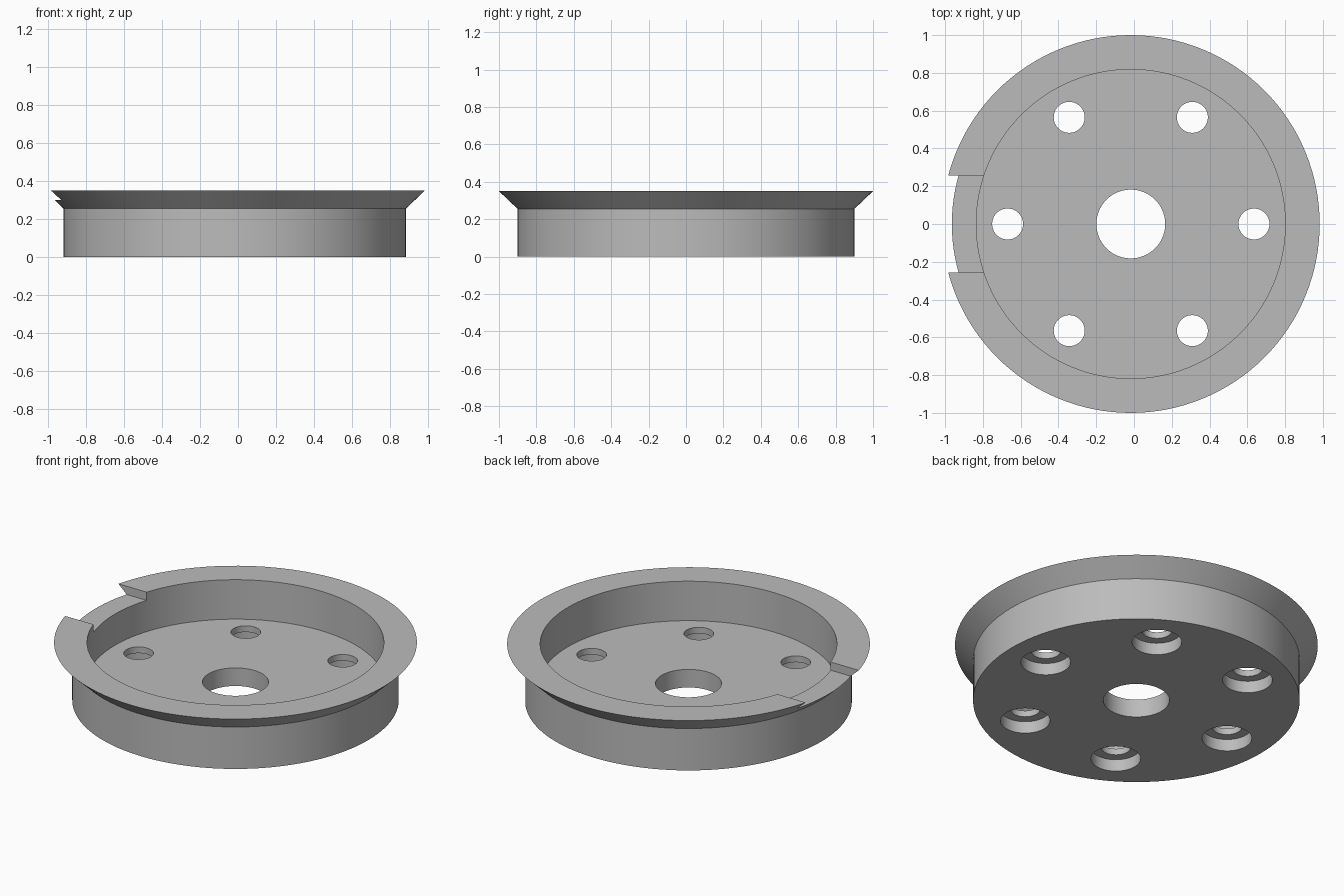
import bpy
import bmesh
from math import cos, sin, tau, radians
from mathutils import Matrix

if "Cube" in bpy.data.objects:
    bpy.data.objects.remove(bpy.data.objects["Cube"], do_unlink=True)

CENTRE_X = -0.017     # axis offset, since the notch shortens the right side
HEIGHT = 0.35
FLOOR = 0.11
NOTCH_Z = 0.30

grey = bpy.data.materials.new("plain grey")
grey.use_nodes = True
colour = (0.5, 0.5, 0.5, 1)
grey.diffuse_color = colour
grey.node_tree.nodes["Principled BSDF"].inputs["Base Color"].default_value = colour


def lathe(bm, profile, x, y, steps):
    """Revolve a closed (radius, z) profile around a vertical axis at x, y."""
    rings = []
    for i in range(steps):
        a = tau * i / steps
        rings.append([bm.verts.new((x + r * cos(a), y + r * sin(a), z)) for r, z in profile])
    n = len(profile)
    for i in range(steps):
        here, there = rings[i], rings[(i + 1) % steps]
        for j in range(n):
            k = (j + 1) % n
            bm.faces.new((here[j], there[j], there[k], here[k]))


def finish(bm, name):
    bmesh.ops.remove_doubles(bm, verts=bm.verts, dist=1e-5)
    bmesh.ops.dissolve_degenerate(bm, edges=bm.edges, dist=1e-5)
    bmesh.ops.recalc_face_normals(bm, faces=bm.faces)
    mesh = bpy.data.meshes.new(name)
    bm.to_mesh(mesh)
    bm.free()
    mesh.materials.append(grey)
    obj = bpy.data.objects.new(name, mesh)
    bpy.context.collection.objects.link(obj)
    return obj


# Flanged cup with a central bore
bm = bmesh.new()
lathe(bm, [(0.182, 0), (0.9, 0), (0.9, 0.255), (1, HEIGHT),
           (0.818, HEIGHT), (0.818, FLOOR), (0.182, FLOOR)], CENTRE_X, 0, 128)
cup = finish(bm, "flanged_cup")

# Six counterbored bolt holes, wide from below
bm = bmesh.new()
for i in range(6):
    a = tau * i / 6
    lathe(bm, [(0, -0.1), (0.137, -0.1), (0.137, 0.072), (0.082, 0.072),
               (0.082, 0.2), (0, 0.2)],
          CENTRE_X + 0.652 * cos(a), 0.652 * sin(a), 48)
holes = finish(bm, "bolt_hole_cutter")

# Notch through the rim on the right
bm = bmesh.new()
bmesh.ops.create_cube(bm, size=1, matrix=Matrix.Translation((-0.9, 0, NOTCH_Z + 0.1))
                      @ Matrix.Diagonal((0.6, 0.512, 0.2, 1)))
notch = finish(bm, "notch_cutter")

bpy.ops.object.select_all(action="DESELECT")
cup.select_set(True)
bpy.context.view_layer.objects.active = cup
for cutter in (holes, notch):
    cutter.hide_render = True
    mod = cup.modifiers.new("cut", "BOOLEAN")
    mod.operation = "DIFFERENCE"
    mod.solver = "EXACT"
    mod.object = cutter
    bpy.ops.object.modifier_apply(modifier=mod.name)
    bpy.data.objects.remove(cutter, do_unlink=True)

bpy.ops.object.shade_smooth_by_angle(angle=radians(30))
